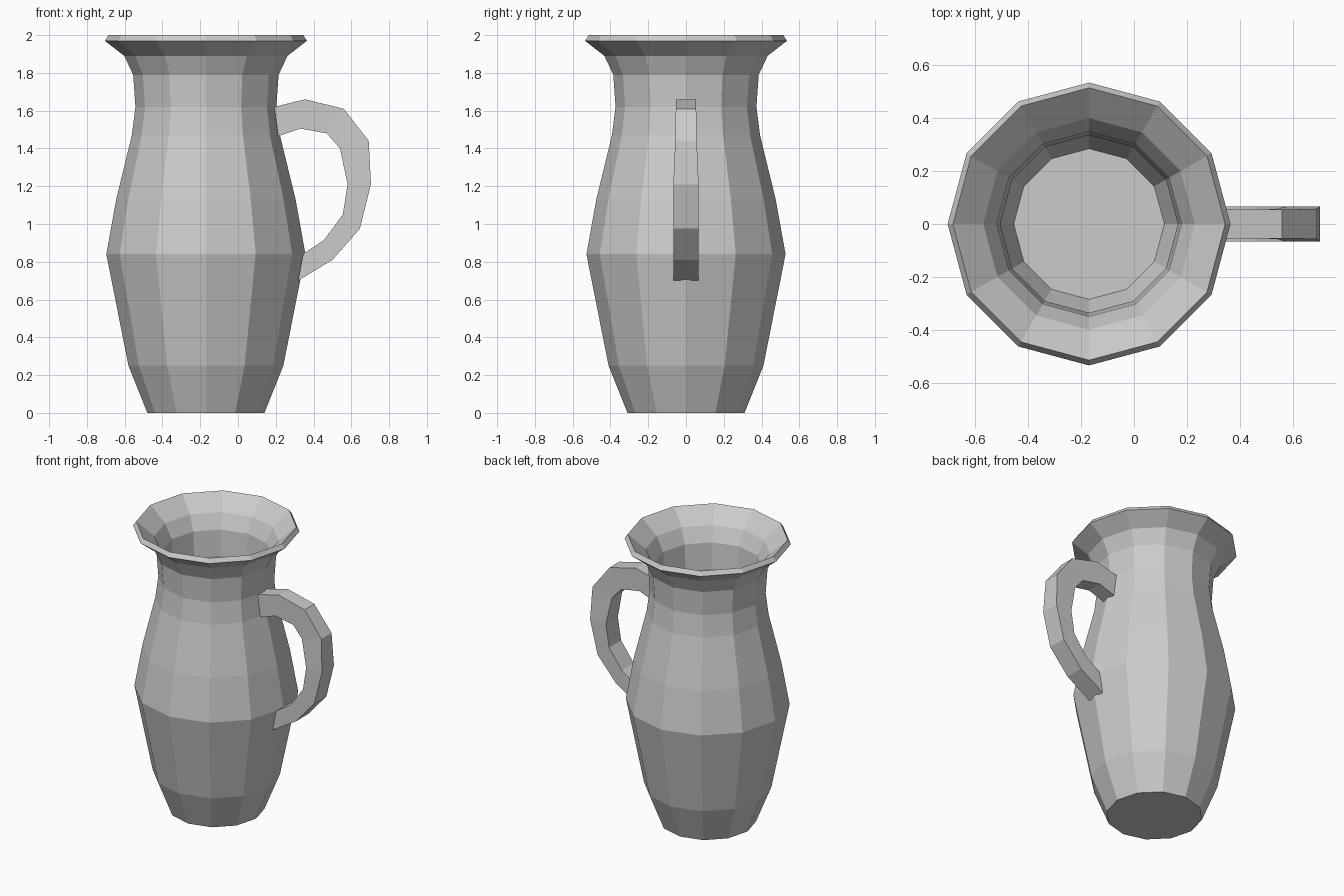
import bpy, bmesh, math

if "Cube" in bpy.data.objects:
    bpy.data.objects.remove(bpy.data.objects["Cube"])

grey = bpy.data.materials.new("plain grey")
grey.diffuse_color = (0.6, 0.6, 0.6, 1)
grey.use_nodes = True
grey.node_tree.nodes["Principled BSDF"].inputs["Base Color"].default_value = grey.diffuse_color


def loft(name, rings):
    """Join rings of points with quads and cap both ends."""
    bm = bmesh.new()
    loops = [[bm.verts.new(p) for p in ring] for ring in rings]
    n = len(loops[0])
    for a, b in zip(loops, loops[1:]):
        for i in range(n):
            j = (i + 1) % n
            bm.faces.new((a[i], a[j], b[j], b[i]))
    bm.faces.new(loops[0][::-1])
    bm.faces.new(loops[-1])
    bmesh.ops.recalc_face_normals(bm, faces=bm.faces)
    mesh = bpy.data.meshes.new(name)
    bm.to_mesh(mesh)
    bm.free()
    mesh.materials.append(grey)
    obj = bpy.data.objects.new(name, mesh)
    bpy.context.collection.objects.link(obj)
    return obj


# Jug body: (radius, height) up the outside, over the rim, down the inside
SIDES, CX = 12, -0.17
outside = [(0.31, 0), (0.41, 0.25), (0.527, 0.84), (0.475, 1.13), (0.392, 1.47),
           (0.373, 1.62), (0.385, 1.79), (0.432, 1.89), (0.535, 1.97), (0.515, 2.0)]
inside = [(0.40, 1.90), (0.35, 1.80), (0.336, 1.62), (0.355, 1.46), (0.437, 1.13),
          (0.488, 0.84), (0.375, 0.26), (0.285, 0.035)]
angles = [math.tau * i / SIDES for i in range(SIDES)]
loft("jug_body", [[(CX + r * math.cos(a), r * math.sin(a), z) for a in angles]
                  for r, z in outside + inside])

# Handle: outer point, inner point (x, z) and half width of each section
sections = [((0.192, 1.62), (0.213, 1.465), 0.054),
            ((0.355, 1.66), (0.33, 1.505), 0.054),
            ((0.56, 1.61), (0.47, 1.48), 0.054),
            ((0.692, 1.44), (0.54, 1.40), 0.057),
            ((0.704, 1.21), (0.58, 1.21), 0.067),
            ((0.645, 0.975), (0.555, 1.05), 0.067),
            ((0.50, 0.81), (0.455, 0.915), 0.067),
            ((0.318, 0.70), (0.345, 0.842), 0.067)]
loft("handle", [[(o[0], -w, o[1]), (o[0], w, o[1]), (i[0], w, i[1]), (i[0], -w, i[1])]
                for o, i, w in sections])
